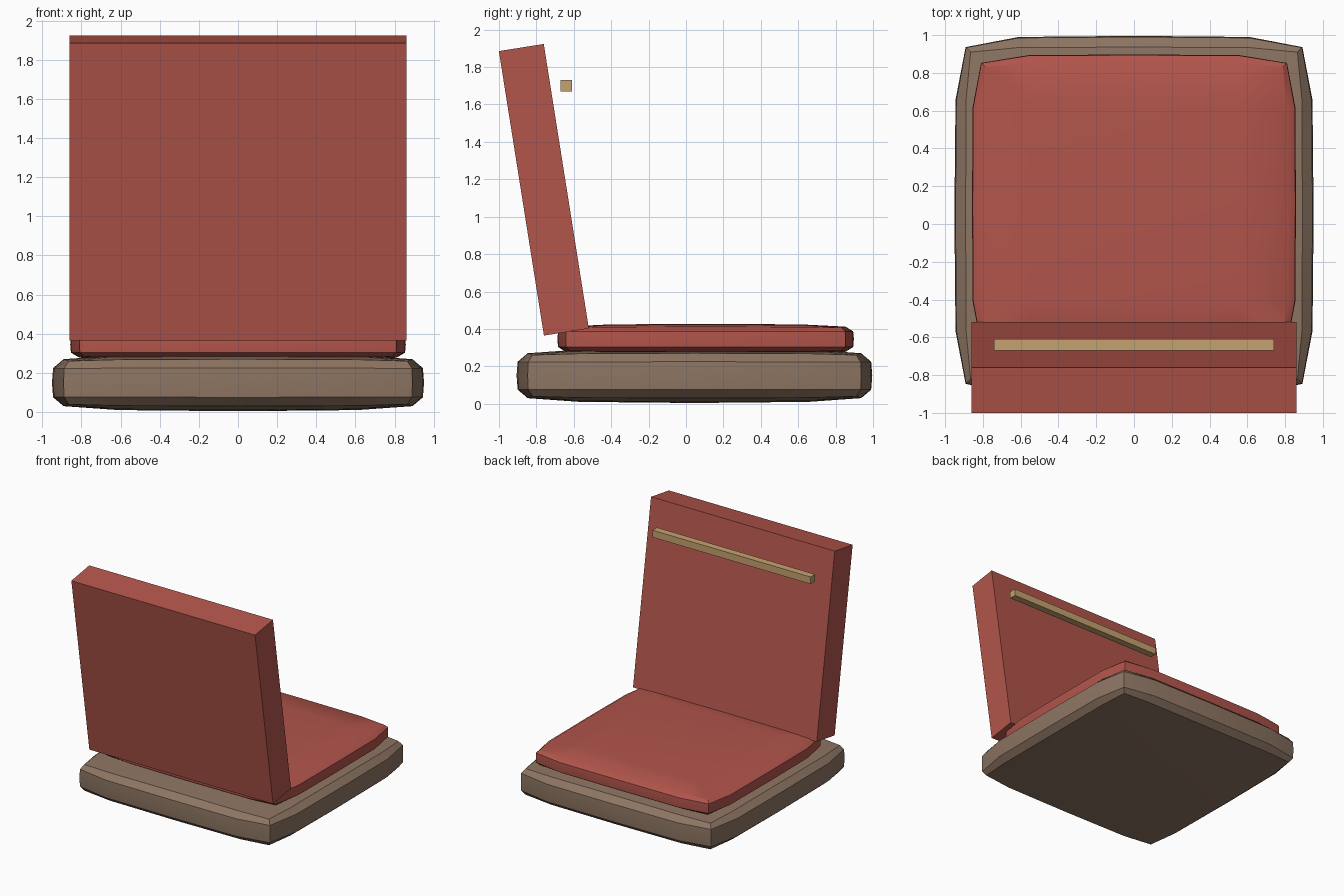
import bpy
from math import radians

default = bpy.data.objects.get("Cube")
if default:
    bpy.data.objects.remove(default, do_unlink=True)


def material(name, rgb):
    mat = bpy.data.materials.new(name)
    mat.use_nodes = True
    color = (*rgb, 1)
    mat.diffuse_color = color
    mat.node_tree.nodes["Principled BSDF"].inputs["Base Color"].default_value = color
    return mat


def box(name, size, center, mat, tilt=0):
    bpy.ops.mesh.primitive_cube_add(size=1, location=center)
    obj = bpy.context.object
    obj.name = name
    obj.scale = size
    bpy.ops.object.transform_apply(location=False, rotation=False, scale=True)
    obj.rotation_euler.x = radians(tilt)
    obj.data.materials.append(mat)
    return obj


def soften(obj, width):
    """Chamfer the edges, then subdivide so the sides bulge gently."""
    bevel = obj.modifiers.new("Chamfer", "BEVEL")
    bevel.width = width
    bevel.segments = 1
    bevel.limit_method = "NONE"
    subdivision = obj.modifiers.new("Bulge", "SUBSURF")
    subdivision.levels = subdivision.render_levels = 1
    for name in ("Chamfer", "Bulge"):
        bpy.ops.object.modifier_apply(modifier=name)
    bpy.ops.object.shade_smooth_by_angle(angle=radians(30))


red = material("red fabric", (0.44, 0.09, 0.07))
brown = material("brown base", (0.27, 0.18, 0.125))
tan = material("tan wood", (0.56, 0.36, 0.16))

# Padded base and seat cushion
soften(box("base", (1.91, 1.91, 0.30), (0, 0.045, 0.15), brown), 0.05)
soften(box("seat_cushion", (1.72, 1.59, 0.17), (0, 0.105, 0.345), red), 0.03)

# Leaning backrest slab with a rail in front of it
box("backrest", (1.72, 0.243, 1.54), (0, -0.76, 1.144), red, tilt=9)
box("backrest_rail", (1.48, 0.06, 0.06), (0, -0.64, 1.70), tan)
